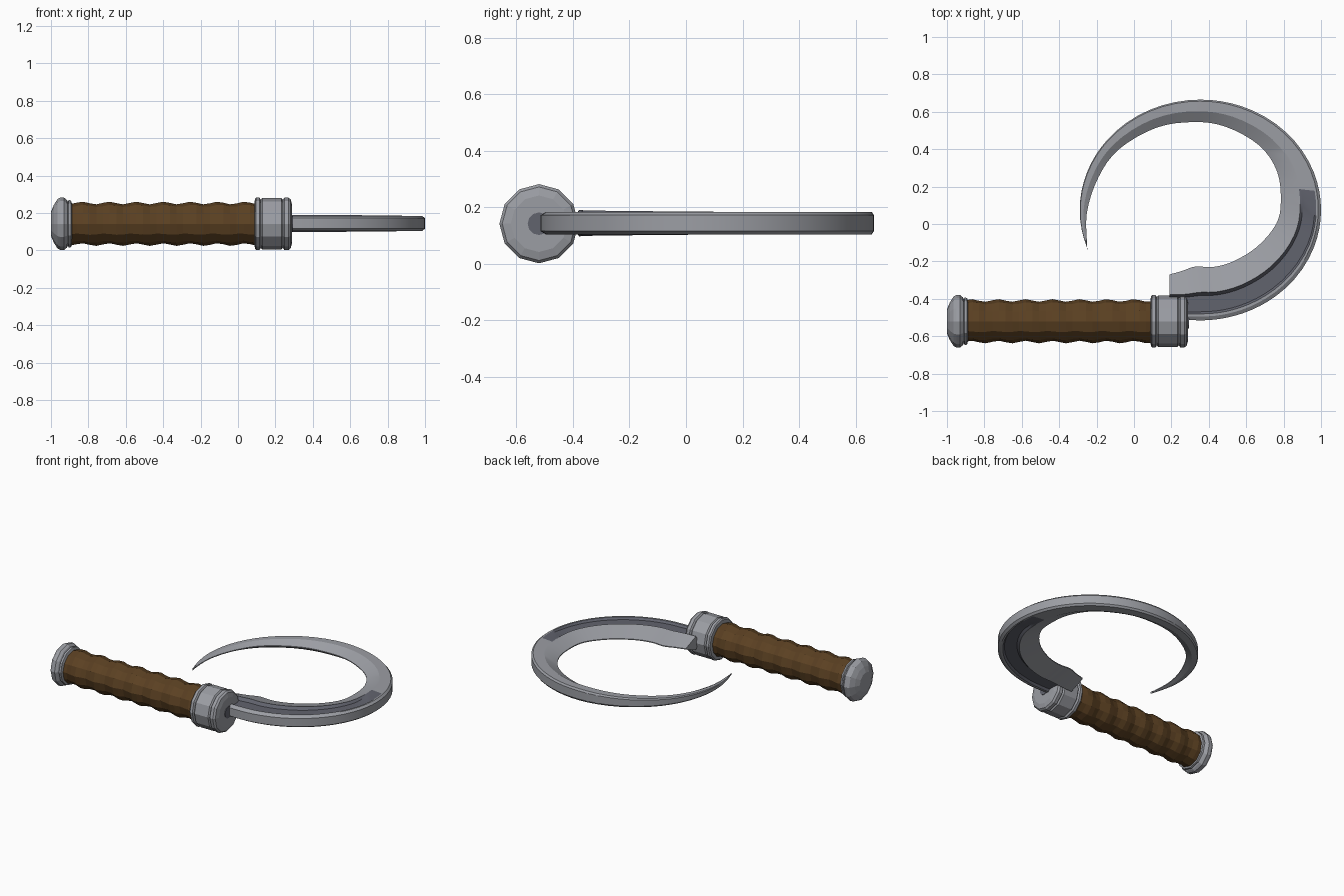
import bpy, bmesh, math
from mathutils import Vector

if "Cube" in bpy.data.objects:
    bpy.data.objects.remove(bpy.data.objects["Cube"])

AXIS_Y, AXIS_Z = -0.52, 0.142


def material(name, rgb):
    m = bpy.data.materials.new(name)
    m.diffuse_color = (*rgb, 1)
    m.use_nodes = True
    m.node_tree.nodes["Principled BSDF"].inputs["Base Color"].default_value = m.diffuse_color
    return m


STEEL = material("steel", (0.33, 0.34, 0.37))
DARK = material("dark steel", (0.12, 0.125, 0.155))
LEATHER = material("brown leather", (0.105, 0.052, 0.016))


def finish(name, bm, mats, smooth=None):
    bmesh.ops.recalc_face_normals(bm, faces=bm.faces)
    mesh = bpy.data.meshes.new(name)
    bm.to_mesh(mesh)
    bm.free()
    for m in mats:
        mesh.materials.append(m)
    ob = bpy.data.objects.new(name, mesh)
    bpy.context.collection.objects.link(ob)
    if smooth:
        bpy.ops.object.select_all(action='DESELECT')
        ob.select_set(True)
        bpy.context.view_layer.objects.active = ob
        bpy.ops.object.shade_smooth_by_angle(angle=math.radians(smooth))
    return ob


def skin(bm, rings, mat_rule=None):
    """Join closed rings of points into a capped tube."""
    vs = [[bm.verts.new(p) for p in r] for r in rings]
    n = len(vs[0])
    for i in range(len(vs) - 1):
        for j in range(n):
            k = (j + 1) % n
            f = bm.faces.new((vs[i][j], vs[i][k], vs[i + 1][k], vs[i + 1][j]))
            if mat_rule:
                f.material_index = mat_rule(i, j)
    bm.faces.new(vs[0])
    bm.faces.new(vs[-1])


def turned(name, profile, mat, sides=12, wobble=None):
    """Turn an (x, radius) profile about the handle axis."""
    bm = bmesh.new()
    rings = []
    for x, r in profile:
        ring = []
        for j in range(sides):
            a = 2 * math.pi * j / sides
            rr = r + (wobble(x, a) if wobble else 0)
            ring.append((x, AXIS_Y + rr * math.sin(a), AXIS_Z + rr * math.cos(a)))
        rings.append(ring)
    skin(bm, rings, )
    return finish(name, bm, [mat])


# Handle: pommel, wrapped grip, collar
turned("pommel", [(-1, .065), (-.985, .10), (-.965, .132), (-.95, .14), (-.93, .14),
                  (-.915, .128), (-.91, .118), (-.905, .127), (-.893, .125), (-.885, .10)], STEEL)
turned("grip", [(-.9 + i * 1.0 / 28, .111) for i in range(29)], LEATHER,
       wobble=lambda x, a: .007 * math.sin(2 * math.pi * x / .145 + a))
turned("collar", [(.088, .10), (.09, .132), (.097, .14), (.115, .14), (.122, .129),
                  (.13, .138), (.232, .138), (.24, .129), (.248, .14), (.27, .14),
                  (.282, .13), (.29, .10)], STEEL)
turned("collar_socket", [(.285, .04), (.294, .04)], DARK)

# Blade: elliptical spine, inner cutting edge given at a few angles
EDGE = [(-105, .19, -.27), (-96, .26, -.25), (-88, .33, -.227), (-80, .42, -.23),
        (-65, .53, -.20), (-45, .66, -.12), (-20, .76, .0), (0, .785, .12),
        (20, .765, .28), (45, .67, .42), (70, .49, .52), (90, .32, .545),
        (115, .12, .515), (140, -.08, .40), (160, -.19, .25), (180, -.252, .06),
        (200.5, -.25, -.138)]


def spine(deg):
    a = math.radians(deg)
    return Vector((.355 + .645 * math.cos(a), .075 + .59 * math.sin(a)))


def catmull(p0, p1, p2, p3, t):
    return .5 * (2 * p1 + (p2 - p0) * t + (2 * p0 - 5 * p1 + 4 * p2 - p3) * t * t
                 + (3 * p1 - p0 - 3 * p2 + p3) * t ** 3)


pts = [Vector(e) for e in EDGE]
pts = [2 * pts[0] - pts[1]] + pts + [2 * pts[-1] - pts[-2]]
STEPS = 4
stations = [catmull(*pts[i:i + 4], s / STEPS) for i in range(len(pts) - 3) for s in range(STEPS)]
stations.append(pts[-2])
FULLER_END = 6

rings = []
for st in stations:
    deg, inner = st.x, Vector((st.y, st.z))
    outer = spine(deg)
    taper = min(1, max(.08, (201 - deg) / 110)) ** .7
    ridge = (.047 - .007 * min(1, max(0, (deg + 105) / 110))) * taper
    depth = .014 * min(1, max(0, (FULLER_END - deg) / 15))
    top = .04 * taper
    # (fraction from spine to edge, half thickness)
    half = [(0, .028 * taper), (.07, top), (.12, top), (.16, top - depth),
            (.46, top - depth), (.52, ridge), (1, .003)]
    loop = half + [(f, -h) for f, h in reversed(half)]
    rings.append([(*outer.lerp(inner, f), AXIS_Z + .002 + h) for f, h in loop])


def fuller(i, j):
    # fuller floor and walls are dark on both sides
    return int(stations[i].x < FULLER_END and j in (2, 3, 4, 8, 9, 10))


bm = bmesh.new()
skin(bm, rings, fuller)
finish("curved_blade", bm, [STEEL, DARK], smooth=25)
